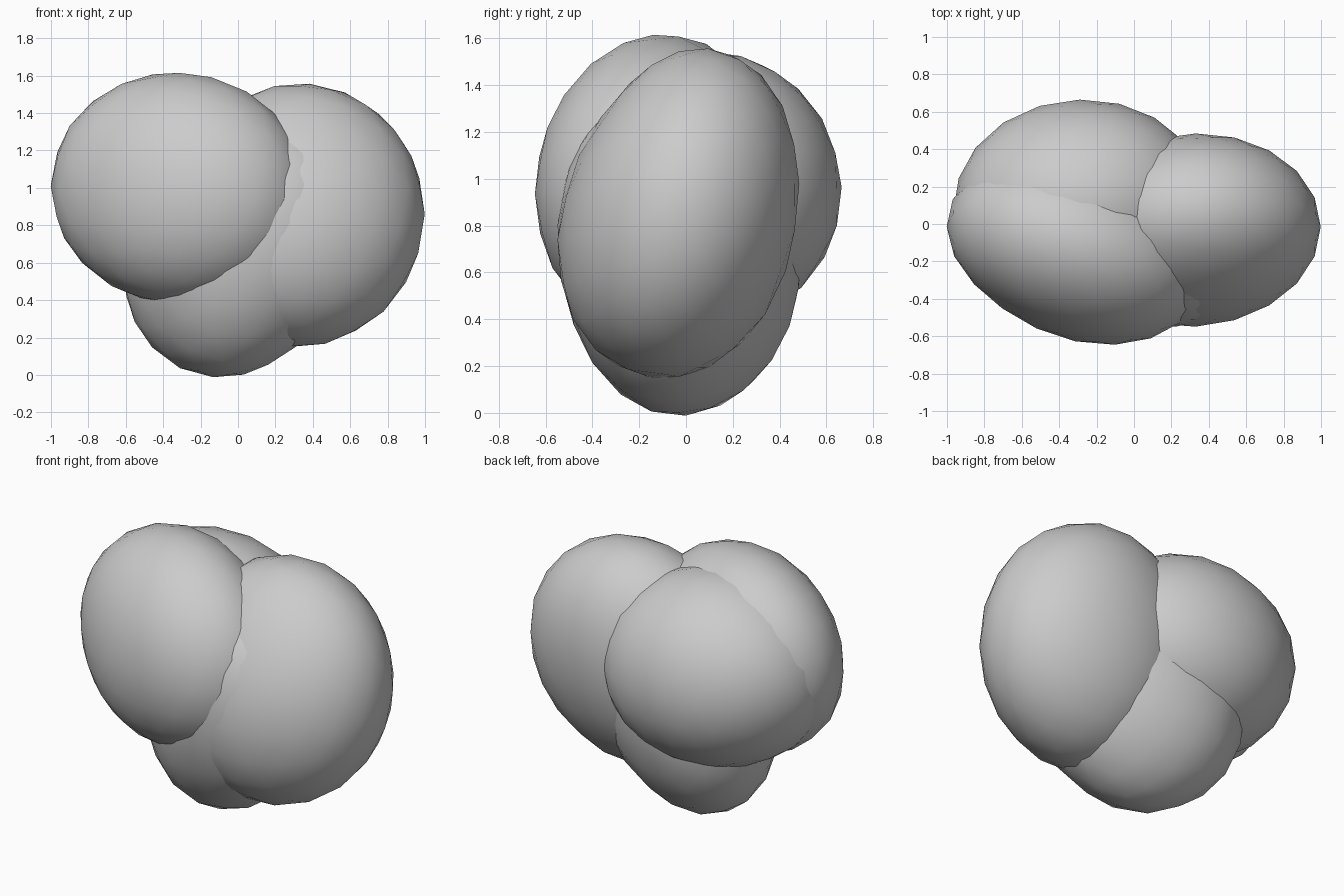
import bpy, bmesh
from math import sqrt
from mathutils import Matrix, Vector

cube = bpy.data.objects.get("Cube")
if cube:
    bpy.data.objects.remove(cube, do_unlink=True)

# Single plain grey
grey = bpy.data.materials.new("plain grey")
grey.use_nodes = True
colour = (0.6, 0.6, 0.6, 1)
grey.diffuse_color = colour
grey.node_tree.nodes["Principled BSDF"].inputs["Base Color"].default_value = colour


def lobe(name, centre, reach, slant, swells):
    """Leaning ellipsoid: reach is its half size on each axis, slant its xy, xz, yz lean.
    Each swell is a direction and how far the skin bulges (or dents) there."""
    rx, ry, rz = reach
    xy, xz, yz = slant
    a, b = xy / rx, xz / rx
    c = sqrt(ry * ry - a * a)
    d = (yz - a * b) / c
    e = sqrt(rz * rz - b * b - d * d)
    shape = Matrix(((rx, 0, 0), (a, c, 0), (b, d, e)))
    mesh = bpy.data.meshes.new(name)
    bm = bmesh.new()
    bmesh.ops.create_icosphere(bm, subdivisions=3, radius=1.005)
    for vert in bm.verts:
        point = shape @ vert.co
        facing = Vector((point.x / rx, point.y / ry, point.z / rz)).normalized()
        grow = sum(amount * max(0, facing.dot(Vector(way).normalized())) ** 4
                   for way, amount in swells)
        vert.co = point * (1 + grow)
    for face in bm.faces:
        face.smooth = True
    bm.to_mesh(mesh)
    bm.free()
    mesh.materials.append(grey)
    obj = bpy.data.objects.new(name, mesh)
    obj.location = centre
    bpy.context.collection.objects.link(obj)
    return obj


# Four overlapping lobes
lobe("left_lobe", (0.33, -0.03, 0.86), (0.665, 0.51, 0.70), (0.01, 0, 0.06),
     [((0, -0.7, 0.7), -0.05), ((-0.3, 0.6, -0.7), 0.06), ((-0.4, -0.85, -0.4), 0.03)])
lobe("front_right_lobe", (-0.315, -0.14, 0.995), (0.685, 0.505, 0.62), (-0.085, -0.01, 0.03),
     [((-1, -1, 0), -0.04)])
lobe("back_right_lobe", (-0.29, 0.10, 0.965), (0.67, 0.55, 0.575), (0.02, 0, 0),
     [((-0.6, 0.8, 0), 0.03), ((0.2, 0.8, -0.6), 0.03)])
lobe("lower_lobe", (0.03, -0.03, 0.75), (0.63, 0.52, 0.74), (-0.07, 0.09, -0.02),
     [((-0.2, -0.5, -0.85), 0.05), ((-0.7, 0.5, -0.2), 0.04), ((0.3, -0.3, 0.9), -0.1)])
